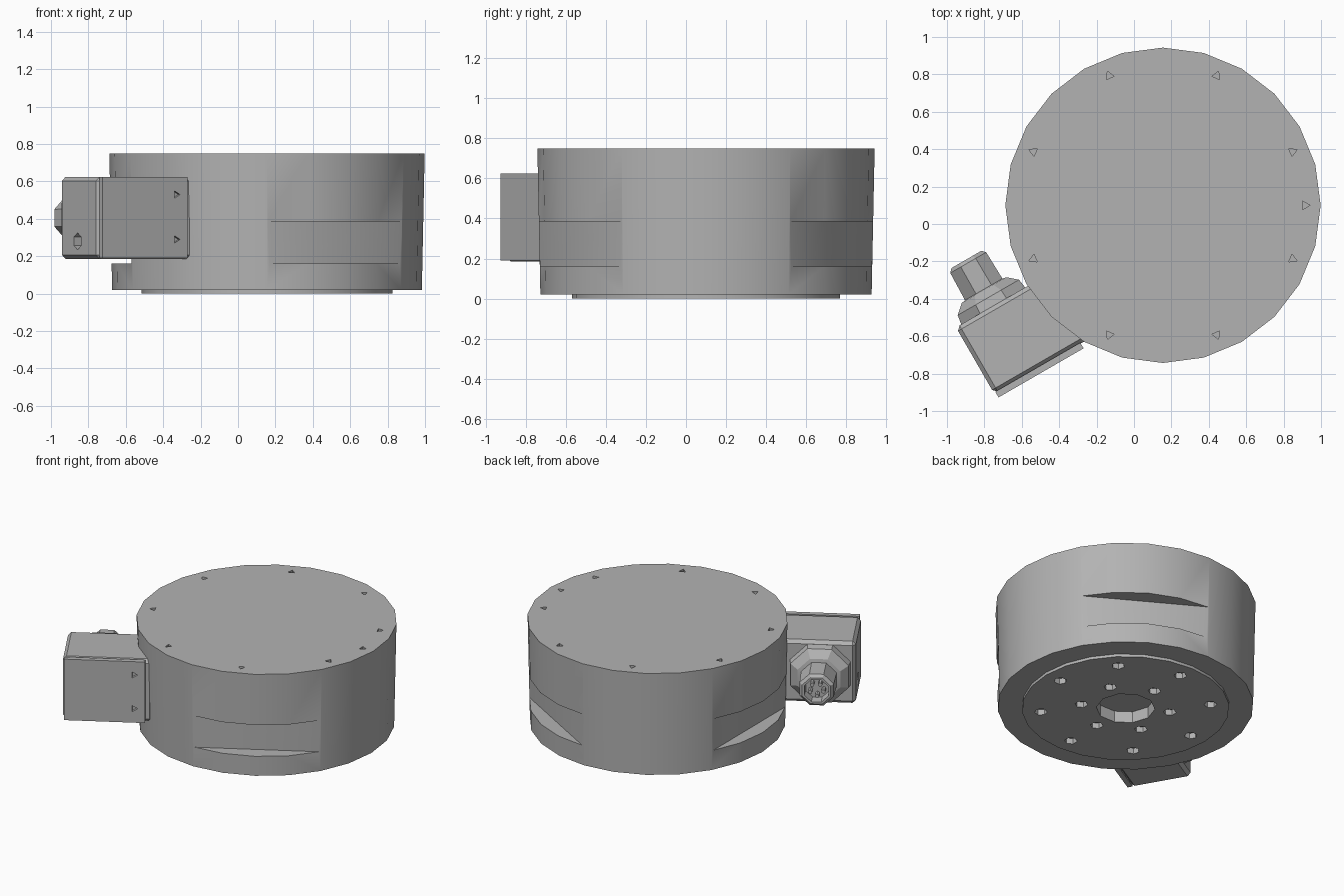
import bpy, bmesh
from math import cos, sin, pi, radians
from mathutils import Matrix, Vector

cube = bpy.data.objects.get("Cube")
if cube:
    bpy.data.objects.remove(cube, do_unlink=True)

metal = bpy.data.materials.new("grey metal")
metal.use_nodes = True
GREY = (0.45, 0.45, 0.45, 1)
metal.diffuse_color = GREY
metal.node_tree.nodes["Principled BSDF"].inputs["Base Color"].default_value = GREY

CENTRE = Matrix.Translation((0.155, 0.10, 0))
TILT = CENTRE @ Matrix.Rotation(radians(30), 4, "Z")
MID = 0.405  # height of the side housing's axis


def finish(name, bm, frame):
    bmesh.ops.recalc_face_normals(bm, faces=bm.faces)
    bm.transform(frame)
    mesh = bpy.data.meshes.new(name)
    bm.to_mesh(mesh)
    bm.free()
    mesh.materials.append(metal)
    obj = bpy.data.objects.new(name, mesh)
    bpy.context.collection.objects.link(obj)
    return obj


def lathe(bm, profile, sides, place=Matrix()):
    """Closed solid turned about local z from (radius, height) points."""
    rings = [[bm.verts.new(place @ Vector((r * cos(2 * pi * i / sides),
                                           r * sin(2 * pi * i / sides), z)))
              for i in range(sides)] for r, z in profile]
    for a, b in zip(rings, rings[1:]):
        for i in range(sides):
            j = (i + 1) % sides
            bm.faces.new((a[i], a[j], b[j], b[i]))
    bm.faces.new(rings[0])
    bm.faces.new(rings[-1])


def block(bm, low, high, turn=Matrix()):
    low, high = Vector(low), Vector(high)
    place = Matrix.Translation((low + high) / 2) @ Matrix.Diagonal((*(high - low), 1))
    return bmesh.ops.create_cube(bm, size=1, matrix=turn @ place)["verts"]


def drill(bm, place, radius, depth, sides):
    """Cutter centred on a surface whose normal is the local z of place."""
    lathe(bm, [(radius, -depth), (radius, depth)], sides, place)


def ring(count, radius, start, z):
    for k in range(count):
        yield (Matrix.Rotation(radians(start) + 2 * pi * k / count, 4, "Z")
               @ Matrix.Translation((radius, 0, z)))


def select(obj):
    bpy.ops.object.select_all(action="DESELECT")
    obj.select_set(True)
    bpy.context.view_layer.objects.active = obj


def cut(obj, cutter):
    select(obj)
    mod = obj.modifiers.new("cut", "BOOLEAN")
    mod.operation, mod.solver, mod.object = "DIFFERENCE", "EXACT", cutter
    bpy.ops.object.modifier_apply(modifier=mod.name)
    bpy.data.objects.remove(cutter, do_unlink=True)


def smooth(obj, angle=30):
    select(obj)
    bpy.ops.object.shade_smooth_by_angle(angle=radians(angle))


# Round body with a stepped mounting face underneath
bm = bmesh.new()
lathe(bm, [(0.67, 0), (0.67, 0.02), (0.828, 0.02), (0.843, 0.75)], 24)
body = finish("round_body", bm, CENTRE)

# Three flat side pockets, mounting holes and screw recesses
bm = bmesh.new()
for angle in (60, 180, 300):
    block(bm, (0.725, -0.6, 0.16), (1, 0.6, 0.385), Matrix.Rotation(radians(angle), 4, "Z"))
drill(bm, Matrix(), 0.19, 0.08, 10)
for place in ring(6, 0.29, 30, 0):
    drill(bm, place, 0.042, 0.04, 6)
for place in ring(8, 0.55, 0, 0):
    drill(bm, place, 0.042, 0.04, 6)
for place in ring(8, 0.75, 22.5, 0.75):
    drill(bm, place, 0.026, 0.03, 3)
drill(bm, Matrix.Translation((0.76, 0, 0.75)), 0.026, 0.03, 3)
cut(body, finish("body_cutter", bm, CENTRE))
smooth(body)

# Side housing with chamfered edges, running into the body
bm = bmesh.new()
block(bm, (-1.285, -0.42, 0.185), (-0.70, -0.012, 0.625))
bmesh.ops.bevel(bm, geom=bm.edges[:], offset=0.022, segments=1, affect="EDGES")
housing = finish("side_housing", bm, TILT)
bm = bmesh.new()
drill(bm, Matrix.Translation((-1.285, -0.2, 0.28)) @ Matrix.Rotation(-pi / 2, 4, "Y"),
      0.045, 0.05, 6)
cut(housing, finish("housing_cutter", bm, TILT))

# Cover plate on the housing, with two screw recesses
bm = bmesh.new()
block(bm, (-1.275, -0.45, 0.19), (-0.75, -0.415, 0.625))
cover = finish("housing_cover", bm, TILT)
bm = bmesh.new()
for z in (0.29, 0.53):
    drill(bm, Matrix.Translation((-0.82, -0.45, z)) @ Matrix.Rotation(pi / 2, 4, "X"),
          0.024, 0.02, 3)
cut(cover, finish("cover_cutter", bm, TILT))

# Connector: flange, collar and hollow barrel pointing along the housing
AXIS = (Matrix.Translation((-1.055, -0.02, MID)) @ Matrix.Rotation(-pi / 2, 4, "X")
        @ Matrix.Rotation(pi / 8, 4, "Z"))
bm = bmesh.new()
lathe(bm, [(0.215, 0), (0.205, 0.06), (0.15, 0.105), (0.125, 0.11),
           (0.12, 0.275), (0.1, 0.295), (0.085, 0.295), (0.08, 0.23)], 8, AXIS)
smooth(finish("connector", bm, TILT), 20)

# Contact pins inside the barrel
bm = bmesh.new()
for place in ring(5, 0.045, 0, 0.2):
    lathe(bm, [(0.014, 0), (0.014, 0.08)], 6, AXIS @ place)
finish("connector_pins", bm, TILT)
